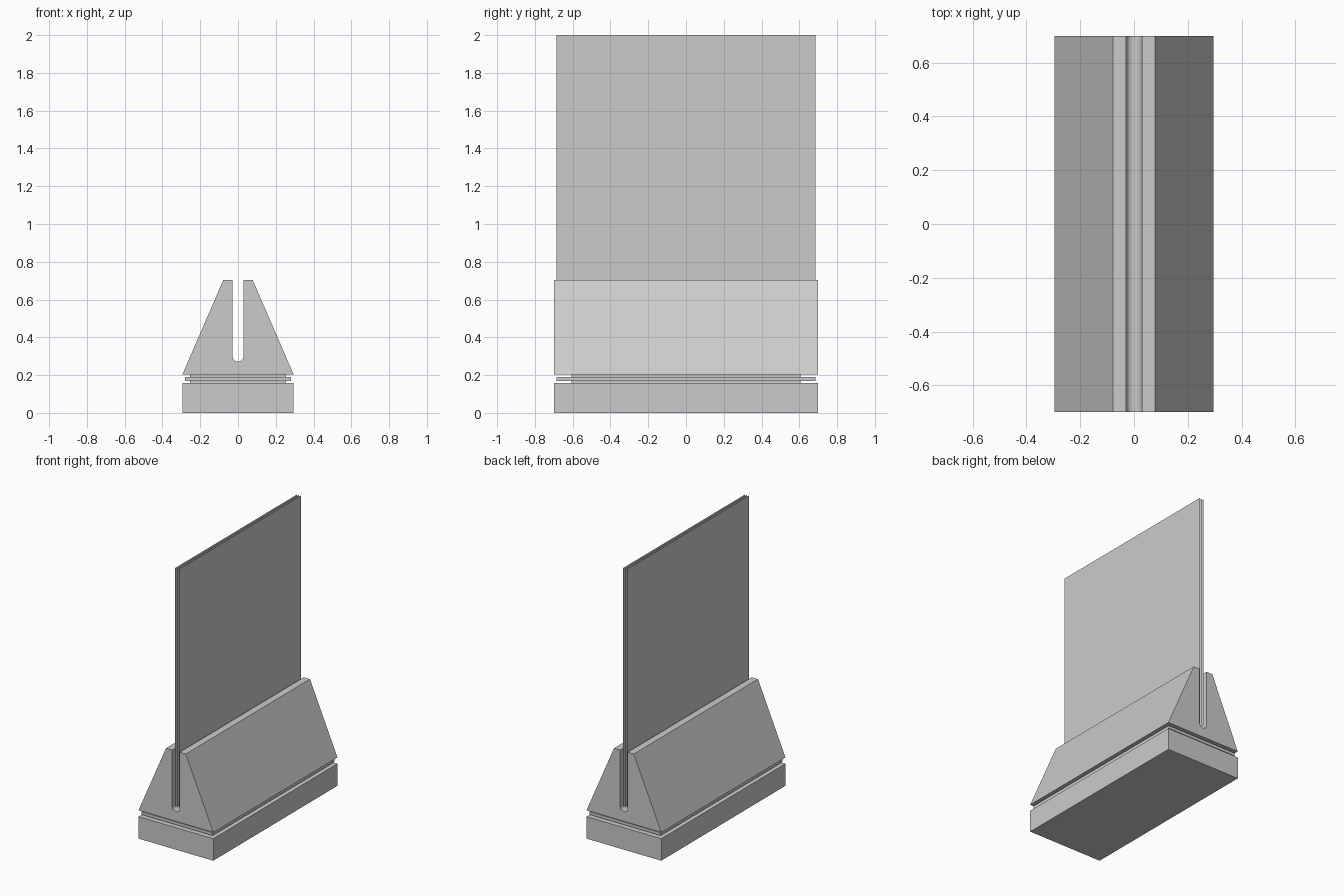
import bpy, bmesh, math

if "Cube" in bpy.data.objects:
    bpy.data.objects.remove(bpy.data.objects["Cube"])


def extrude_y(name, profile, half):
    """Solid made by sweeping an x-z profile from -half to +half along y."""
    bm = bmesh.new()
    face = bm.faces.new([bm.verts.new((x, -half, z)) for x, z in profile])
    out = bmesh.ops.extrude_face_region(bm, geom=[face])
    moved = [v for v in out["geom"] if isinstance(v, bmesh.types.BMVert)]
    bmesh.ops.translate(bm, verts=moved, vec=(0, 2 * half, 0))
    bmesh.ops.recalc_face_normals(bm, faces=bm.faces)
    mesh = bpy.data.meshes.new(name)
    bm.to_mesh(mesh)
    bm.free()
    ob = bpy.data.objects.new(name, mesh)
    bpy.context.collection.objects.link(ob)
    return ob


def slab(name, hx, hy, z0, z1):
    return extrude_y(name, [(-hx, z0), (hx, z0), (hx, z1), (-hx, z1)], hy)


# Stacked base: block, recessed core and thin fin in the groove
slab("base_block", 0.295, 0.70, 0.0, 0.157)
slab("groove_core", 0.254, 0.607, 0.157, 0.202)
slab("groove_fin", 0.28, 0.686, 0.17, 0.191)

# Tapered holder with a round-bottomed slot
r, slot_z = 0.029, 0.30
arc = [(r * math.cos(a), slot_z - r * math.sin(a))
       for a in (math.pi * i / 16 for i in range(17))]
holder = extrude_y("holder", [(-0.295, 0.202), (0.295, 0.202), (0.078, 0.703), (r, 0.703)]
                   + arc + [(-r, 0.703), (-0.078, 0.703)], 0.70)
bpy.context.view_layer.objects.active = holder
holder.select_set(True)
bpy.ops.object.shade_smooth_by_angle(angle=math.radians(25))

# Upright display: paper-thin insert between two clear sheets
for name, x in (("left_sheet", -0.015), ("insert_sheet", 0.0), ("right_sheet", 0.015)):
    mesh = bpy.data.meshes.new(name)
    mesh.from_pydata([(x, -0.686, 0.30), (x, 0.686, 0.30), (x, 0.686, 2.0), (x, -0.686, 2.0)],
                     [], [(0, 1, 2, 3) if x >= 0 else (3, 2, 1, 0)])
    bpy.context.collection.objects.link(bpy.data.objects.new(name, mesh))
